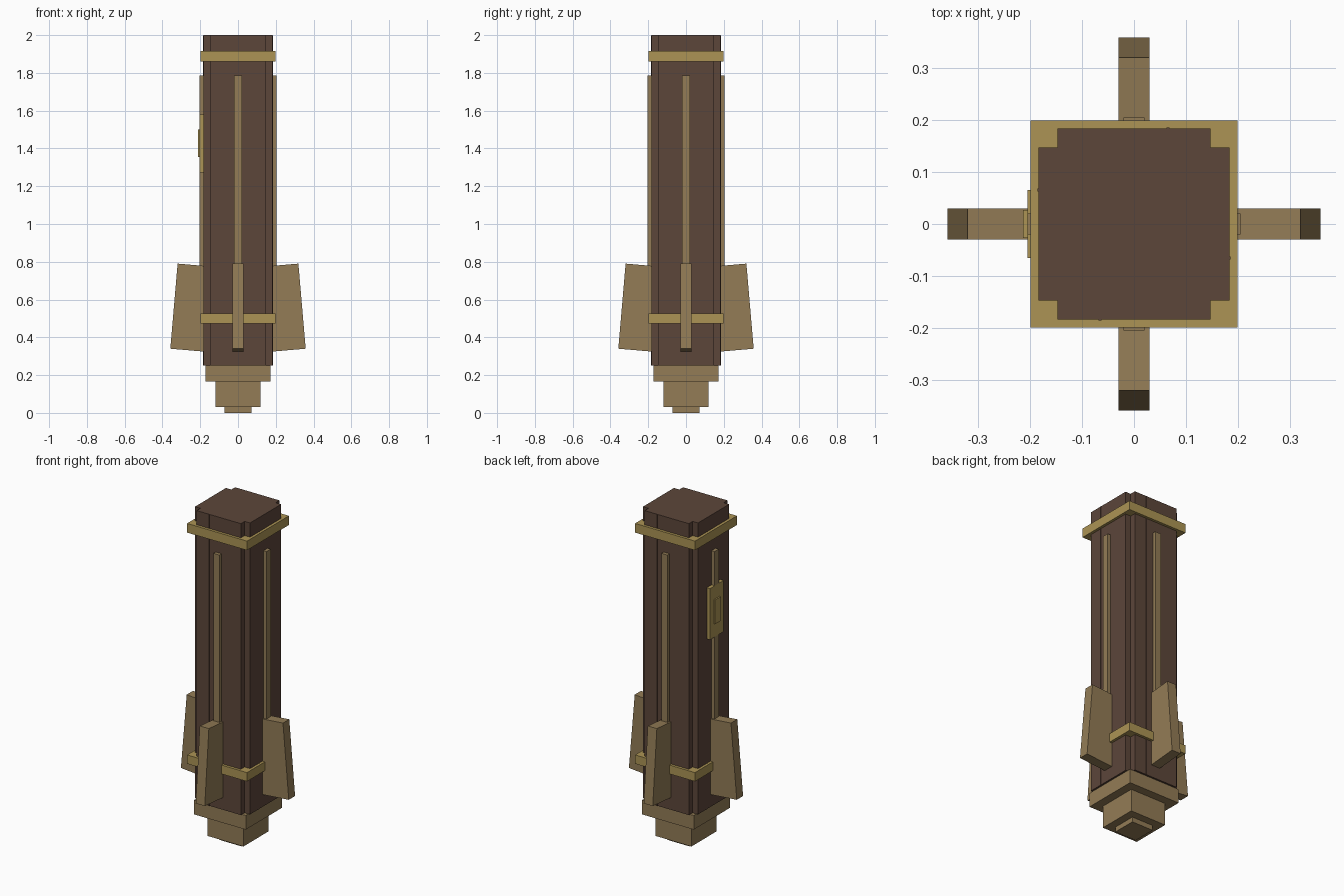
import bpy, bmesh, math
from mathutils import Matrix, Vector

if "Cube" in bpy.data.objects:
    bpy.data.objects.remove(bpy.data.objects["Cube"])


def material(name, color):
    m = bpy.data.materials.new(name)
    m.diffuse_color = (*color, 1)
    m.use_nodes = True
    m.node_tree.nodes["Principled BSDF"].inputs["Base Color"].default_value = m.diffuse_color
    return m


brown = material("dark brown", (0.107, 0.061, 0.042))
tan = material("tan", (0.292, 0.202, 0.093))
gold = material("gold", (0.413, 0.296, 0.089))


def finish(bm, name, mat):
    bmesh.ops.recalc_face_normals(bm, faces=bm.faces)
    mesh = bpy.data.meshes.new(name)
    bm.to_mesh(mesh)
    bm.free()
    mesh.materials.append(mat)
    obj = bpy.data.objects.new(name, mesh)
    bpy.context.collection.objects.link(obj)
    return obj


def box(name, mat, lo, hi, matrix=Matrix()):
    """Box between two corners, then moved by a matrix."""
    lo, hi = Vector(lo), Vector(hi)
    bm = bmesh.new()
    bmesh.ops.create_cube(bm, size=1)
    place = Matrix.Translation((lo + hi) / 2) @ Matrix.Diagonal((*(hi - lo), 1))
    bm.transform(matrix @ place)
    return finish(bm, name, mat)


def block(name, mat, half, z0, z1):
    return box(name, mat, (-half, -half, z0), (half, half, z1))


# Main shaft: square with notched corners
R, N = 0.183, 0.147
bm = bmesh.new()
ring = []
for i in range(4):
    turn = Matrix.Rotation(i * math.pi / 2, 4, 'Z')
    ring += [bm.verts.new(turn @ Vector(p))
             for p in ((R, -N, 0.25), (R, N, 0.25), (N, N, 0.25))]
face = bm.faces.new(ring)
top = bmesh.ops.extrude_face_region(bm, geom=[face], use_keep_orig=True)
bmesh.ops.translate(bm, vec=(0, 0, 1.75),
                    verts=[v for v in top["geom"] if isinstance(v, bmesh.types.BMVert)])
finish(bm, "shaft", brown)

# Stepped foot
block("foot_collar", tan, 0.172, 0.165, 0.25)
block("foot_block", tan, 0.12, 0.03, 0.165)
block("foot_tip", tan, 0.072, 0, 0.03)

# Bands round the shaft
block("upper_band", gold, 0.199, 1.86, 1.915)
block("lower_band", gold, 0.199, 0.472, 0.525)

# Side details, repeated on the four sides
for i, side in enumerate(("right", "back", "left", "front")):
    turn = Matrix.Rotation(i * math.pi / 2, 4, 'Z')
    box(side + "_rib", tan, (0.17, -0.02, 0.4), (0.204, 0.02, 1.785), turn)
    box(side + "_seam", brown, (0.175, -0.068, 0.25), (0.185, -0.062, 1.999), turn)
    # Fin leaning inwards at the top
    lean = Matrix.Translation((0.339, 0, 0.565)) @ Matrix.Rotation(math.radians(-4.9), 4, 'Y')
    box(side + "_fin", tan, (-0.19, -0.03, -0.226), (0, 0.03, 0.226), turn @ lean)

# Switch plate and button on the left side
box("switch_plate", gold, (-0.2045, -0.065, 1.273), (-0.175, 0.065, 1.58))
box("switch_button", gold, (-0.213, -0.027, 1.355), (-0.19, 0.027, 1.5))
